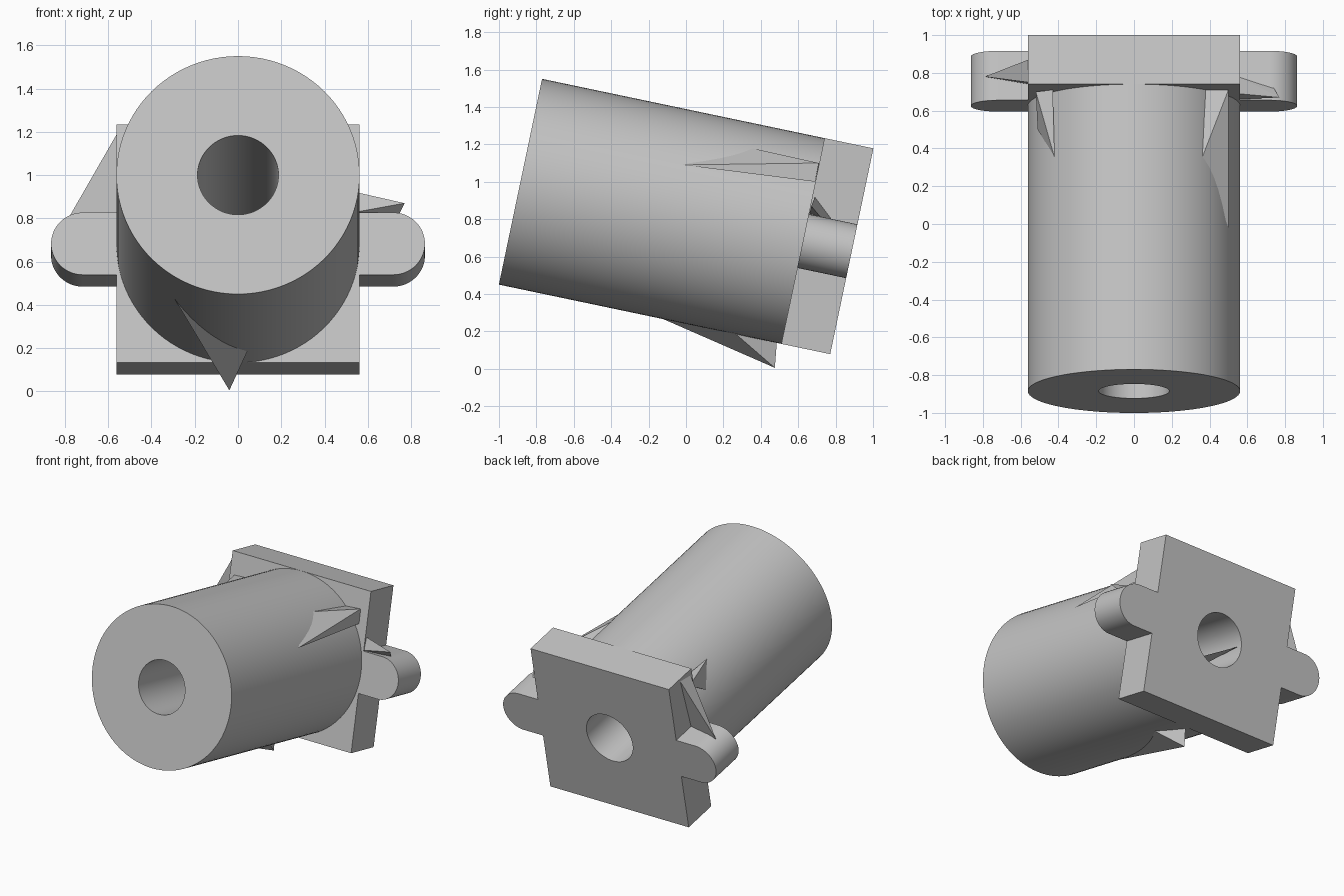
import bpy, bmesh, math
from mathutils import Matrix, Vector

cube = bpy.data.objects.get("Cube")
if cube:
    bpy.data.objects.remove(cube, do_unlink=True)

RADIUS, BORE, EAR = 0.562, 0.187, 0.147
BODY, TOTAL = 1.543, 1.81
SEGMENTS = 96

# Tilted frame: local y runs along the bore, from the front face to the back
FRAME = Matrix.Translation((0, -0.885, 1.0)) @ Matrix.Rotation(math.radians(-11.85), 4, 'X')

grey = bpy.data.materials.new("plain grey")
grey.use_nodes = True
COLOUR = (0.55, 0.55, 0.55, 1)
grey.diffuse_color = COLOUR
grey.node_tree.nodes["Principled BSDF"].inputs["Base Color"].default_value = COLOUR


def finish(name, bm, frame=FRAME):
    bmesh.ops.recalc_face_normals(bm, faces=bm.faces)
    mesh = bpy.data.meshes.new(name)
    bm.to_mesh(mesh)
    bm.free()
    mesh.materials.append(grey)
    obj = bpy.data.objects.new(name, mesh)
    bpy.context.collection.objects.link(obj)
    obj.matrix_world = frame
    return obj


def prism(name, outline, start, end):
    """Extrude an x-z outline along the bore axis."""
    bm = bmesh.new()
    face = bm.faces.new([bm.verts.new((x, start, z)) for x, z in outline])
    made = bmesh.ops.extrude_face_region(bm, geom=[face])["geom"]
    moved = [v for v in made if isinstance(v, bmesh.types.BMVert)]
    bmesh.ops.translate(bm, verts=moved, vec=(0, end - start, 0))
    return finish(name, bm)


def arc(radius, first, last, steps, cx=0):
    angles = [math.radians(first + (last - first) * i / steps) for i in range(steps + 1)]
    return [(cx + radius * math.cos(a), radius * math.sin(a)) for a in angles]


def activate(obj):
    bpy.ops.object.select_all(action='DESELECT')
    obj.select_set(True)
    bpy.context.view_layer.objects.active = obj


def smooth(obj):
    activate(obj)
    bpy.ops.object.shade_smooth_by_angle(angle=math.radians(30))


def spike(name, points, frame=Matrix.Identity(4)):
    """Faceted shard wrapped around a few points."""
    bm = bmesh.new()
    for p in points:
        bm.verts.new(Vector(p))
    result = bmesh.ops.convex_hull(bm, input=bm.verts)
    loose = [g for g in result["geom_interior"] if isinstance(g, bmesh.types.BMVert)]
    bmesh.ops.delete(bm, geom=loose, context='VERTS')
    return finish(name, bm, frame)


# Barrel and square flange, both drilled by one cutter
barrel = prism("barrel", arc(RADIUS, 0, 360, SEGMENTS)[:-1], 0, BODY)
flange = prism("flange", [(sx * RADIUS, sz * RADIUS) for sx, sz in
                          ((-1, -1), (1, -1), (1, 1), (-1, 1))], BODY, TOTAL)
drill = prism("bore_cutter", arc(BORE, 0, 360, 64)[:-1], -0.1, TOTAL + 0.1)
drill.hide_render = True
for part in (barrel, flange):
    cut = part.modifiers.new("bore", 'BOOLEAN')
    cut.operation = 'DIFFERENCE'
    cut.solver = 'EXACT'
    cut.object = drill
    activate(part)
    bpy.ops.object.modifier_apply(modifier=cut.name)
    smooth(part)
bpy.data.objects.remove(drill, do_unlink=True)

# Rounded ears on both sides of the flange
for side, name in ((1, "left_ear"), (-1, "right_ear")):
    outline = [(RADIUS, -EAR)] + arc(EAR, -90, 90, 32, 0.717) + [(RADIUS, EAR)]
    smooth(prism(name, [(side * x, z) for x, z in outline], BODY, TOTAL))

# Shards standing out of the barrel
spike("upper_left_spike", [(0.5, 0.71, 1.10), (0.5, 0.69, 1.0), (0.5, -0.02, 1.09),
                           (0.36, 0.35, 1.18), (0.38, 0.71, 1.09)])
spike("upper_right_spike", [(-0.42, 0.35, 1.12), (-0.43, 0.71, 1.08),
                            (-0.52, 0.70, 1.08), (-0.51, 0.5, 0.97)])
spike("lower_spike", [(-0.36, -0.75, 0.54), (-0.04, 0.475, 0.005),
                      (0.05, 0.25, 0.2), (-0.04, 0.49, 0.2)])

# Shards between the flange and the ears
spike("right_ear_spike", [(-0.56, 0.87, 1.19), (-0.56, 0.75, 1.19),
                          (-0.79, 0.78, 0.79), (-0.56, 0.74, 0.8)])
spike("left_ear_spike", [(0.55, 0.69, 0.92), (0.55, 0.78, 0.8), (0.55, 0.66, 0.83),
                         (0.77, 0.67, 0.87), (0.74, 0.72, 0.81)])

# Shard lying inside the bore
spike("bore_spike", [(-0.18, 1.78, 0.02), (-0.1, 1.1, -0.15), (0.12, 1.2, -0.14),
                     (0.03, 0.95, -0.18), (-0.18, 1.1, 0)], FRAME)
